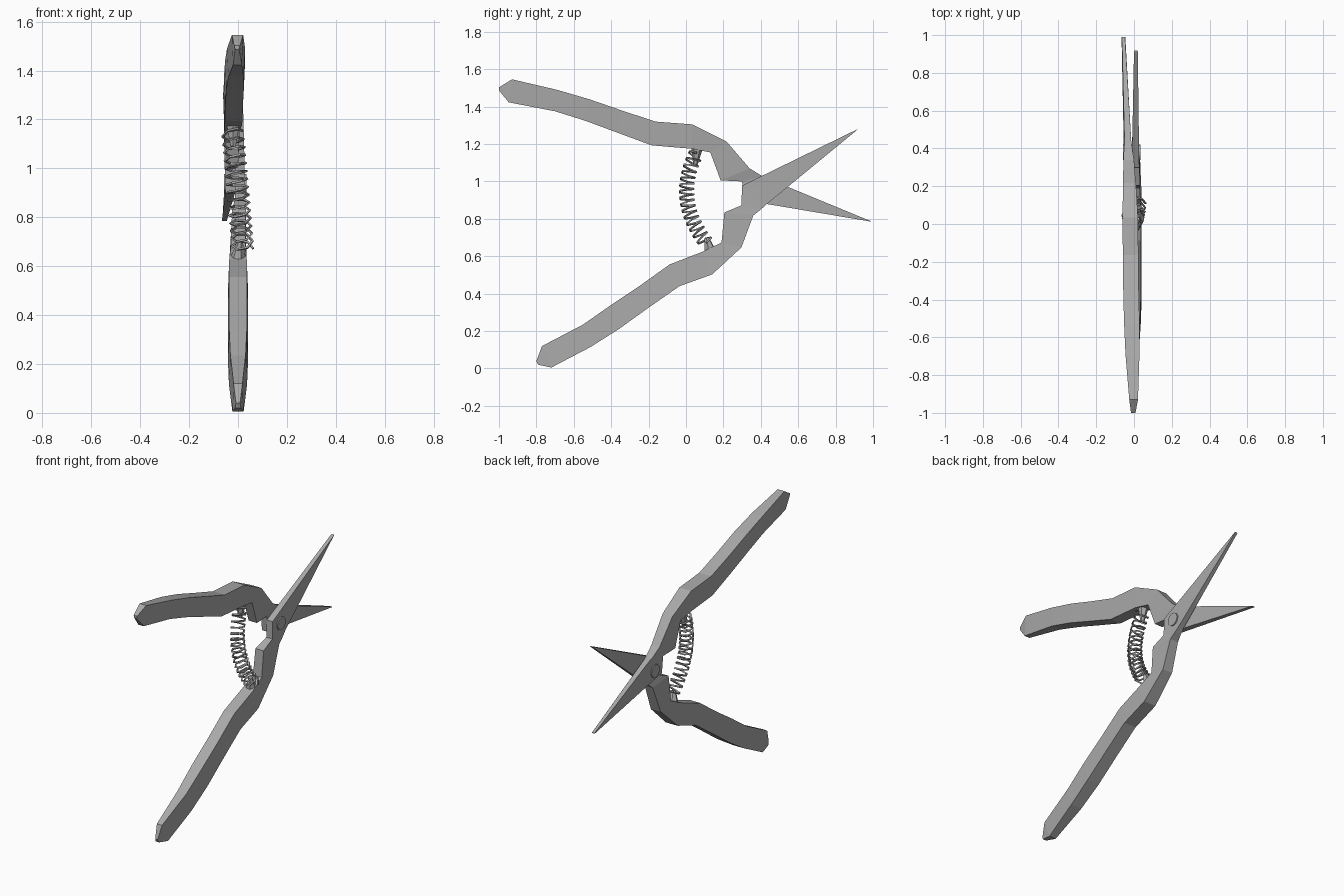
import bpy, bmesh, math
from mathutils import Vector

if "Cube" in bpy.data.objects:
    bpy.data.objects.remove(bpy.data.objects["Cube"])

steel = bpy.data.materials.new("grey steel")
steel.use_nodes = True
color = (0.4, 0.4, 0.4, 1)
steel.diffuse_color = color
steel.node_tree.nodes["Principled BSDF"].inputs["Base Color"].default_value = color


def add_object(name, data):
    obj = bpy.data.objects.new(name, data)
    data.materials.append(steel)
    bpy.context.collection.objects.link(obj)
    return obj


def mesh_from(name, bm):
    bmesh.ops.recalc_face_normals(bm, faces=bm.faces)
    mesh = bpy.data.meshes.new(name)
    bm.to_mesh(mesh)
    bm.free()
    return add_object(name, mesh)


def loft(name, outer, inner, centers, widths):
    """Skin four-cornered sections between an outer and an inner side profile."""
    bm = bmesh.new()
    rings = []
    for o, i, c, (wo, wi) in zip(outer, inner, centers, widths):
        corners = [(c - wo, *o), (c + wo, *o), (c + wi, *i), (c - wi, *i)]
        rings.append([bm.verts.new(p) for p in corners])
    for a, b in zip(rings, rings[1:]):
        for k in range(4):
            n = (k + 1) % 4
            bm.faces.new((a[k], a[n], b[n], b[k]))
    bm.faces.new(rings[0])
    bm.faces.new(rings[-1])
    return mesh_from(name, bm)


def tapered_rod(name, start, end, r1, r2, sides):
    start, end = Vector(start), Vector(end)
    axis = end - start
    bm = bmesh.new()
    bmesh.ops.create_cone(bm, cap_ends=True, segments=sides, radius1=r1,
                          radius2=r2, depth=axis.length)
    bm.transform(axis.to_track_quat('Z', 'Y').to_matrix().to_4x4())
    bmesh.ops.translate(bm, vec=(start + end) / 2, verts=bm.verts)
    return mesh_from(name, bm)


# Half widths along a lever: handle end, grip, neck, blade base, blade tip
grip = (0.041, 0.036)
widths = [(0.012, 0.008), (0.023, 0.018), (0.037, 0.031), grip, grip, grip, grip,
          (0.034, 0.03), (0.028, 0.028), (0.021, 0.021), (0.018, 0.02), (0.008, 0.01)]

# Lower handle continuing into the rising blade
loft("lower_handle_and_blade",
     [(-.79, .02), (-.72, .005), (-.51, .115), (-.36, .21), (-.2, .325), (-.035, .44),
      (.14, .503), (.296, .647), (.36, .818), (.40, .85), (.43, .877), (.918, 1.278)],
     [(-.8, .04), (-.77, .12), (-.55, .235), (-.4, .34), (-.25, .44), (-.088, .556),
      (.09, .625), (.19, .674), (.205, .834), (.296, .872), (.30, .978), (.914, 1.278)],
     [0] * 8 + [.004, .008, .008, .01], widths)

# Upper handle continuing into the falling blade
loft("upper_handle_and_blade",
     [(-1, 1.503), (-.93, 1.546), (-.69, 1.49), (-.515, 1.439), (-.345, 1.38),
      (-.163, 1.32), (.035, 1.305), (.216, 1.214), (.34, 1.07), (.41, 1.027),
      (.43, 1.018), (.99, .787)],
     [(-1, 1.487), (-.948, 1.423), (-.7, 1.375), (-.54, 1.325), (-.37, 1.262),
      (-.184, 1.193), (.03, 1.175), (.13, 1.155), (.185, 1.006), (.30, 1.0),
      (.31, .90), (.99, .785)],
     [-.004, -.002, -.008, -.012, -.016, -.018, -.02, -.024, -.028, -.032, -.032, -.056],
     widths)

# Pivot rivet through both blades
tapered_rod("pivot_rivet", (-.058, .38, .938), (.034, .38, .938), .04, .04, 16)

# Pegs that hold the spring
tapered_rod("upper_spring_peg", (-.02, .06, 1.185), (-.02, .05, 1.09), .032, .012, 6)
tapered_rod("lower_spring_peg", (0, .13, .62), (.008, .11, .7), .036, .012, 6)

# Bowed coil spring: a helix wound around a bent axis
top, bend, bottom = Vector((-.022, .055, 1.15)), Vector((0, -.07, .9)), Vector((.02, .11, .67))
turns, steps, radius = 15, 6, .042
points = []
for n in range(turns * steps + 1):
    t = n / (turns * steps)
    center = top * (1 - t) ** 2 + bend * 2 * t * (1 - t) + bottom * t ** 2
    tangent = ((bend - top) * (1 - t) + (bottom - bend) * t).normalized()
    side = Vector((1, 0, 0)) - tangent * tangent.x
    side.normalize()
    across = tangent.cross(side)
    angle = math.tau * n / steps
    points.append(center + radius * (side * math.cos(angle) + across * math.sin(angle)))

wire = bpy.data.curves.new("coil_spring", 'CURVE')
wire.dimensions = '3D'
wire.bevel_depth = .006
wire.bevel_resolution = 0
wire.use_fill_caps = True
spline = wire.splines.new('POLY')
spline.points.add(len(points) - 1)
for target, p in zip(spline.points, points):
    target.co = (*p, 1)
spline.use_smooth = False
add_object("coil_spring", wire)
